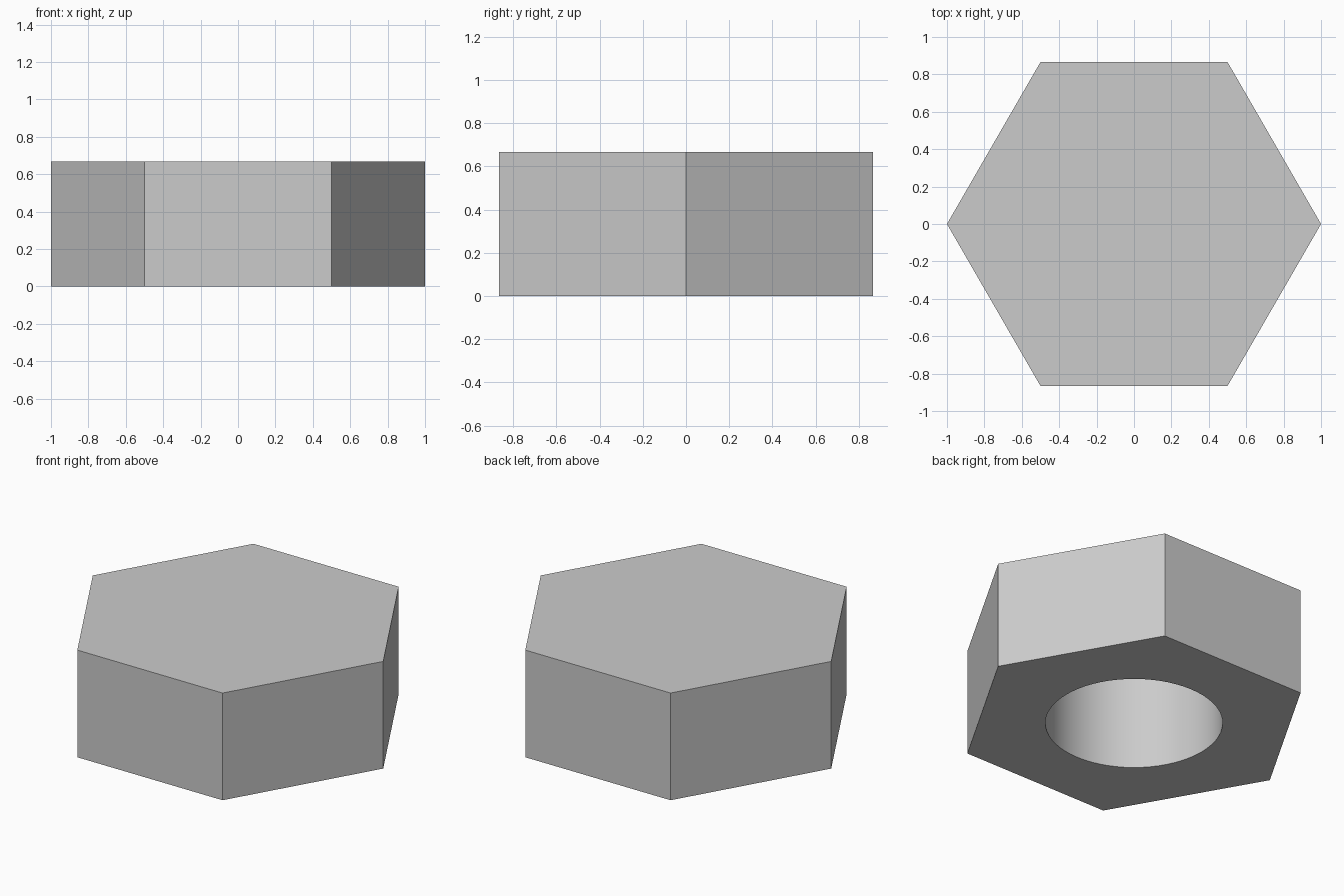
import bpy
import bmesh
from math import cos, sin, tau, radians

HEIGHT, HOLE_RADIUS, HOLE_DEPTH = 0.667, 0.5, 0.6

if "Cube" in bpy.data.objects:
    bpy.data.objects.remove(bpy.data.objects["Cube"])

# Plain grey metal
grey = bpy.data.materials.new("grey_metal")
grey.use_nodes = True
colour = (0.6, 0.6, 0.6, 1)
grey.diffuse_color = colour
grey.node_tree.nodes["Principled BSDF"].inputs["Base Color"].default_value = colour

bm = bmesh.new()


def ring(radius, z, sides):
    """Closed loop of edges, with one corner on +x."""
    verts = [bm.verts.new((radius * cos(tau * i / sides), radius * sin(tau * i / sides), z))
             for i in range(sides)]
    edges = [bm.edges.new((verts[i - 1], verts[i])) for i in range(sides)]
    return verts, edges


def wall(lower, upper):
    for i in range(len(lower)):
        bm.faces.new((lower[i - 1], lower[i], upper[i], upper[i - 1]))


# Six-sided outer body with a closed top
base, base_edges = ring(1, 0, 6)
top, _ = ring(1, HEIGHT, 6)
wall(base, top)
bm.faces.new(top)

# Round blind hole, open underneath
rim, rim_edges = ring(HOLE_RADIUS, 0, 64)
floor, _ = ring(HOLE_RADIUS, HOLE_DEPTH, 64)
wall(rim, floor)
bm.faces.new(floor)

# Underside between the outer edge and the hole
bmesh.ops.triangle_fill(bm, use_beauty=True, edges=base_edges + rim_edges)
bmesh.ops.recalc_face_normals(bm, faces=bm.faces)

mesh = bpy.data.meshes.new("hex_cap")
bm.to_mesh(mesh)
bm.free()
mesh.materials.append(grey)
cap = bpy.data.objects.new("hex_cap", mesh)
bpy.context.collection.objects.link(cap)

# Smooth hole wall, crisp outer edges
bpy.ops.object.select_all(action="DESELECT")
cap.select_set(True)
bpy.context.view_layer.objects.active = cap
bpy.ops.object.shade_smooth_by_angle(angle=radians(30))
